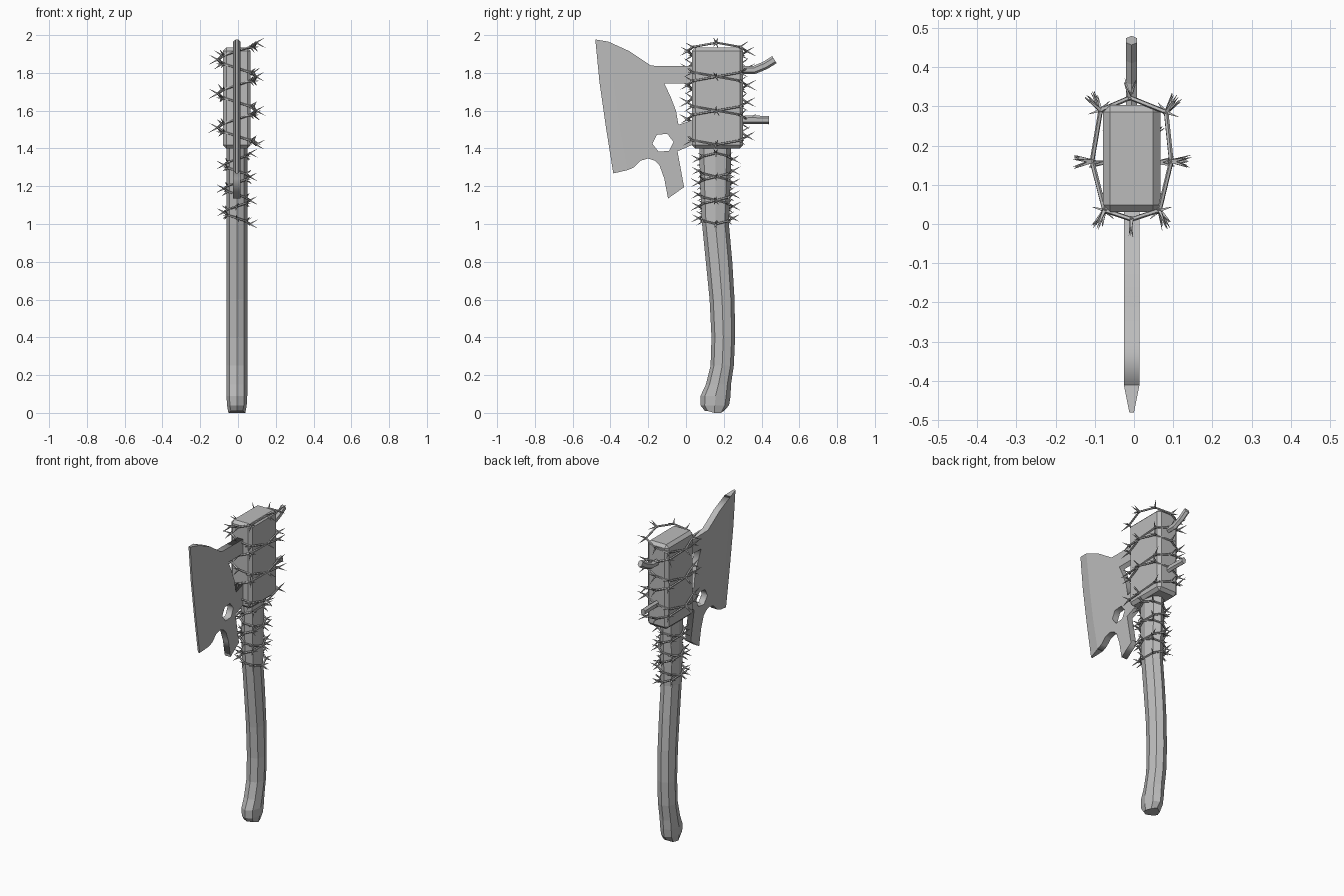
import bpy, bmesh, math, random
from mathutils import Vector

random.seed(4)
if "Cube" in bpy.data.objects:
    bpy.data.objects.remove(bpy.data.objects["Cube"])

CX = -0.006  # middle plane of the weapon
GREY = (0.5, 0.5, 0.5, 1)
grey = bpy.data.materials.new("plain grey")
grey.use_nodes = True
grey.diffuse_color = GREY
grey.node_tree.nodes["Principled BSDF"].inputs["Base Color"].default_value = GREY


def finish(name, bm):
    bmesh.ops.recalc_face_normals(bm, faces=bm.faces)
    mesh = bpy.data.meshes.new(name)
    bm.to_mesh(mesh)
    bm.free()
    mesh.materials.append(grey)
    ob = bpy.data.objects.new(name, mesh)
    bpy.context.collection.objects.link(ob)
    return ob


def add_loft(bm, rings):
    rows = [[bm.verts.new(p) for p in ring] for ring in rings]
    n = len(rows[0])
    for a, b in zip(rows, rows[1:]):
        for i in range(n):
            j = (i + 1) % n
            bm.faces.new((a[i], a[j], b[j], b[i]))
    bm.faces.new(rows[0])
    bm.faces.new(rows[-1])


def loft(name, rings):
    bm = bmesh.new()
    add_loft(bm, rings)
    return finish(name, bm)


def circle(n, turn=0.0):
    return [(math.cos(math.tau * i / n + turn), math.sin(math.tau * i / n + turn)) for i in range(n)]


# Handle: eight-sided, gently curved, with a swollen foot (z, y front, y back, half width)
sections = [(0.01, 0.1, 0.2, 0.045), (0.04, 0.077, 0.228, 0.052), (0.09, 0.077, 0.236, 0.055),
            (0.15, 0.105, 0.238, 0.055), (0.25, 0.13, 0.253, 0.055), (0.4, 0.135, 0.26, 0.055),
            (0.6, 0.125, 0.257, 0.055), (0.8, 0.105, 0.245, 0.055), (1.0, 0.085, 0.227, 0.055),
            (1.2, 0.075, 0.235, 0.055), (1.42, 0.07, 0.24, 0.055)]
rings = [[(CX + w * c, (f + b) / 2 + (b - f) / 2 * s, z) for c, s in circle(8)]
         for z, f, b, w in sections]
rings[0] = [(x, y, 0.01 - (0.01 if 0.14 < y < 0.19 else 0)) for x, y, z in rings[0]]
loft("handle", rings)

# Head block with chamfered edges
bm = bmesh.new()
bmesh.ops.create_cube(bm, size=1)
for v in bm.verts:
    v.co = (CX + v.co.x * 0.146, 0.167 + v.co.y * 0.272, 1.667 + v.co.z * 0.536)
bmesh.ops.bevel(bm, geom=bm.edges[:], offset=0.018, segments=1, affect='EDGES')
finish("head_block", bm)

# Blade plate: flat outline with a six-sided hole
outline = [(-0.41, 1.965), (-0.3, 1.915), (-0.185, 1.838), (0.06, 1.835), (0.06, 1.745),
           (-0.115, 1.745), (-0.08, 1.67), (-0.053, 1.6), (-0.04, 1.525), (0.06, 1.56),
           (0.06, 1.43), (-0.045, 1.385), (-0.01, 1.195), (-0.095, 1.135), (-0.115, 1.24),
           (-0.14, 1.31), (-0.165, 1.335), (-0.2, 1.347), (-0.24, 1.335), (-0.275, 1.3),
           (-0.31, 1.285), (-0.35, 1.5), (-0.385, 1.75)]
hole = [(-0.122 + 0.056 * c, 1.43 + 0.052 * s) for c, s in circle(6, 0.1)]
curve = bpy.data.curves.new("blade_outline", 'CURVE')
curve.dimensions = '2D'
curve.fill_mode = 'BOTH'
curve.extrude = 0.02
for points in (outline, hole):
    spline = curve.splines.new('POLY')
    spline.points.add(len(points) - 1)
    for p, (y, z) in zip(spline.points, points):
        p.co = (y, z, 0, 1)
    spline.use_cyclic_u = True
temp = bpy.data.objects.new("blade_outline", curve)
bpy.context.collection.objects.link(temp)
filled = bpy.data.meshes.new_from_object(temp.evaluated_get(bpy.context.evaluated_depsgraph_get()))
bm = bmesh.new()
bm.from_mesh(filled)
for v in bm.verts:
    v.co = (CX + v.co.z, v.co.x, v.co.y)
bmesh.ops.remove_doubles(bm, verts=bm.verts, dist=0.0005)
bpy.data.objects.remove(temp)
bpy.data.meshes.remove(filled)
finish("blade_plate", bm)

# Cutting edge: tapers from the plate to a thin rim
inner = [(-0.31, 1.285), (-0.35, 1.5), (-0.385, 1.75), (-0.41, 1.965)]
rim = [(-0.385, 1.268), (-0.422, 1.5), (-0.458, 1.75), (-0.48, 1.977)]
loft("cutting_edge", [[(CX - 0.02, *i), (CX + 0.02, *i), (CX + 0.006, *r), (CX - 0.006, *r)]
                      for i, r in zip(inner, rim)])

# Six-sided bars sticking out of the back
for name, path in (("upper_back_bar", [(0.26, 1.815), (0.36, 1.815), (0.42, 1.84), (0.468, 1.87)]),
                   ("lower_back_bar", [(0.26, 1.55), (0.35, 1.552), (0.44, 1.55)])):
    rings = []
    for k, (y, z) in enumerate(path):
        a, b = path[max(k - 1, 0)], path[min(k + 1, len(path) - 1)]
        d = Vector((b[0] - a[0], b[1] - a[1])).normalized()
        rings.append([(CX + 0.016 * c, y - d.y * 0.022 * s, z + d.x * 0.022 * s)
                      for c, s in circle(6, math.pi / 6)])
    loft(name, rings)


# Barbed wire: two opposite-handed coils that cross on the left and right sides
def add_thorn(bm, base, direction, length):
    d = direction.normalized()
    u = d.orthogonal().normalized()
    w = d.cross(u)
    add_loft(bm, [[base + (u * c + w * s) * r + d * t for c, s in circle(4)]
                  for r, t in ((0.007, -0.006), (0.0006, length))])


def barbed_wire(name, loop, z0, pitch, turns, hand, length):
    n = len(loop)
    mid = sum((Vector((x, y, 0)) for x, y in loop), Vector()) / n
    pts = []
    for k in range(int(turns * n) + 1):
        x, y = loop[(k * hand) % n]
        pts.append(Vector((x, y, z0 + pitch * k / n)))
    bm = bmesh.new()
    for a, b in zip(pts, pts[1:]):
        d = (b - a).normalized()
        u = d.orthogonal().normalized()
        w = d.cross(u)
        add_loft(bm, [[p + (u * c + w * s) * 0.006 for c, s in circle(5)]
                      for p in (a - d * 0.003, b + d * 0.003)])
    for k, p in enumerate(pts):
        out = (Vector((p.x, p.y, 0)) - mid).normalized()
        side = Vector((-out.y, out.x, 0))
        for tilt in (-0.55, 0.55):
            add_thorn(bm, p, out + side * random.uniform(-0.4, 0.4) + Vector((0, 0, tilt)),
                      length * random.uniform(0.8, 1.1))
        if k % 2:
            add_thorn(bm, p, side * hand + out * 0.25, length * 0.6)
    return finish(name, bm)


head_loop = [(0.095, 0.16), (0.082, 0.285), (-0.01, 0.322), (-0.085, 0.29),
             (-0.107, 0.16), (-0.075, 0.035), (-0.006, 0.012), (0.065, 0.035)]
handle_loop = [(CX + 0.068 * c, 0.157 + 0.09 * s) for c, s in circle(8)]
for hand, label in ((1, "rising_left"), (-1, "rising_right")):
    barbed_wire("head_wire_" + label, head_loop, 1.42, 0.18, 3, hand, 0.055)
    barbed_wire("handle_wire_" + label, handle_loop, 1.0, 0.125, 3, hand, 0.045)
